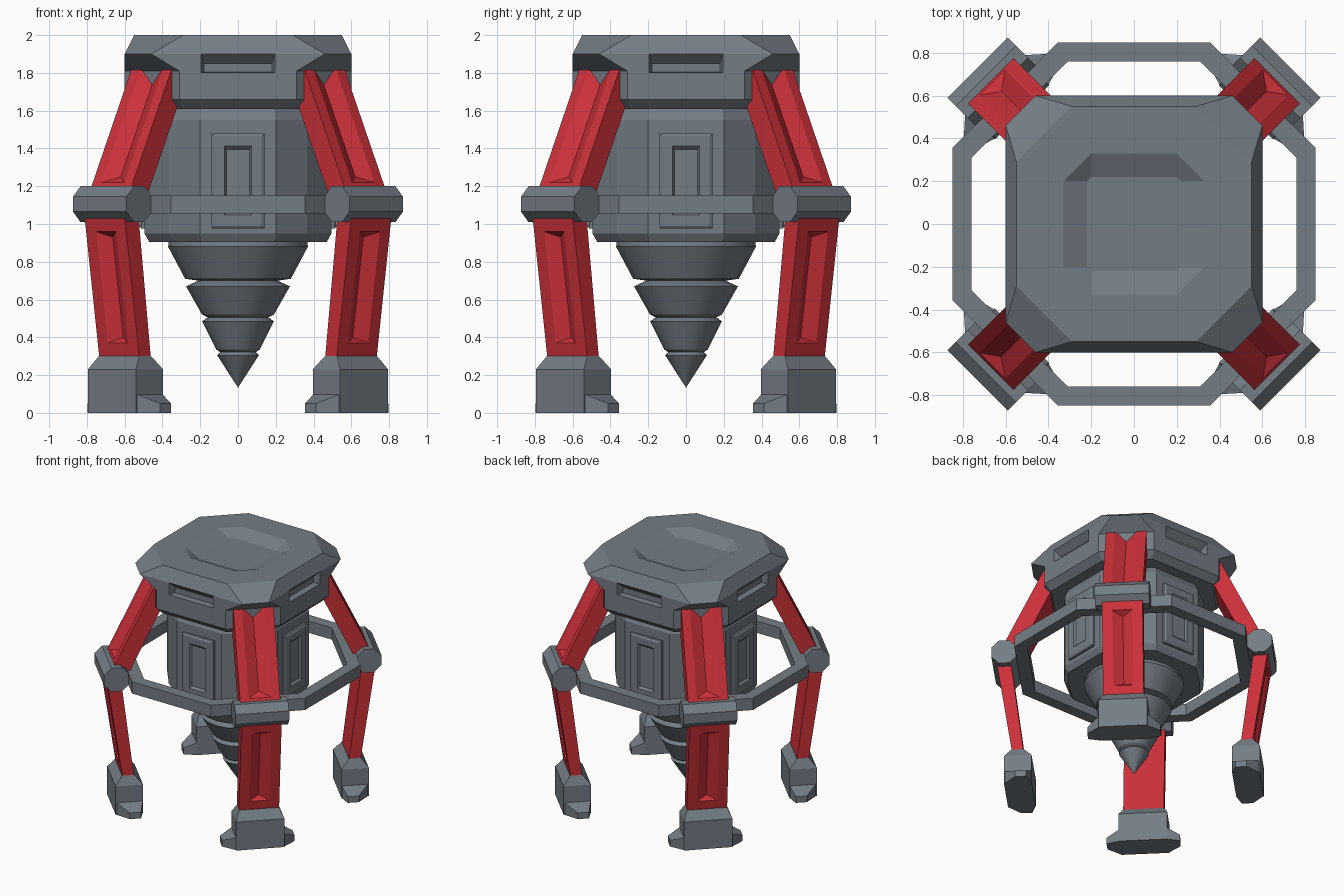
import bpy, bmesh, math
from mathutils import Matrix, Vector

if "Cube" in bpy.data.objects:
    bpy.data.objects.remove(bpy.data.objects["Cube"])


def material(name, rgb):
    m = bpy.data.materials.new(name)
    m.diffuse_color = (*rgb, 1)
    m.use_nodes = True
    m.node_tree.nodes["Principled BSDF"].inputs["Base Color"].default_value = m.diffuse_color
    return m


GREY = material("steel_grey", (0.175, 0.205, 0.235))
RED = material("leg_red", (0.60, 0.030, 0.042))


def finish(name, bm, mat):
    bmesh.ops.recalc_face_normals(bm, faces=bm.faces[:])
    me = bpy.data.meshes.new(name)
    bm.to_mesh(me)
    bm.free()
    me.materials.append(mat)
    ob = bpy.data.objects.new(name, me)
    bpy.context.collection.objects.link(ob)
    return ob


def hull(name, points, mat):
    """Convex solid around the given points."""
    bm = bmesh.new()
    for p in points:
        bm.verts.new(p)
    bmesh.ops.convex_hull(bm, input=bm.verts[:])
    bmesh.ops.dissolve_limit(bm, angle_limit=0.01, verts=bm.verts[:], edges=bm.edges[:])
    return finish(name, bm, mat)


def loft(name, rings, mat, closed=False):
    """Skin a stack of equal-length rings, capped unless closed into a loop."""
    bm = bmesh.new()
    vs = [[bm.verts.new(p) for p in r] for r in rings]
    n = len(vs[0])
    pairs = list(zip(vs, vs[1:])) + ([(vs[-1], vs[0])] if closed else [])
    for a, b in pairs:
        for i in range(n):
            j = (i + 1) % n
            bm.faces.new((a[i], a[j], b[j], b[i]))
    if not closed:
        bm.faces.new(vs[0][::-1])
        bm.faces.new(vs[-1])
    return finish(name, bm, mat)


def octagon(r, h, z, m=None):
    """Square of half size r with cut corners; h is half the flat side, m an extra corner point."""
    pts = []
    for k in range(4):
        quarter = [(r, -h), (r, h)] + ([(m, m)] if m else [])
        for x, y in quarter:
            v = Matrix.Rotation(k * math.pi / 2, 3, 'Z') @ Vector((x, y, z))
            pts.append(v)
    return pts


def carve(ob, cutter):
    mod = ob.modifiers.new("cut", 'BOOLEAN')
    mod.operation = 'DIFFERENCE'
    mod.solver = 'EXACT'
    mod.object = cutter
    bpy.context.view_layer.update()
    dg = bpy.context.evaluated_depsgraph_get()
    me = bpy.data.meshes.new_from_object(ob.evaluated_get(dg))
    ob.modifiers.clear()
    ob.data = me
    bpy.data.objects.remove(cutter)


def spread(ob, start):
    """Place four copies around the vertical axis."""
    base = ob.name
    for k in range(4):
        o = ob if k == 0 else ob.copy()
        if k:
            bpy.context.collection.objects.link(o)
        o.name = f"{base}_{k + 1}"
        o.rotation_euler.z = start + k * math.pi / 2


# top housing with shallow dish and four side slots
cap = loft("top_housing", [octagon(*a) for a in (
    (0.55, 0.29, 1.61), (0.6, 0.31, 1.66), (0.6, 0.31, 1.81), (0.6, 0.46, 1.9),
    (0.55, 0.29, 2.0), (0.33, 0.20, 2.0), (0.22, 0.20, 1.95))], GREY)
for k in range(4):
    R = Matrix.Rotation(k * math.pi / 2, 3, 'Z')
    pts = [(0.61, y, z) for y in (-0.2, 0.2) for z in (1.80, 1.91)]
    pts += [(0.55, y, z) for y in (-0.18, 0.18) for z in (1.805, 1.85)]
    carve(cap, hull("slot_cutter", [R @ Vector(p) for p in pts], GREY))

# main body
loft("body", [octagon(*a) for a in (
    (0.47, 0.19, 0.905, 0.34), (0.495, 0.2, 0.95, 0.365),
    (0.495, 0.2, 1.55, 0.365), (0.46, 0.19, 1.62, 0.335))], GREY)

# access doors, raised with a recessed middle
door = hull("door", [(x, s * w, z) for x, w, e in ((0.48, 0.14, 0), (0.512, 0.14, 0), (0.522, 0.125, 0.015))
                     for s in (-1, 1) for z in (0.975 + e, 1.48 - e)], GREY)
carve(door, hull("door_cutter", [(x, s * w, z) for x, w, e in ((0.53, 0.075, 0), (0.505, 0.06, 0.025))
                                 for s in (-1, 1) for z in (1.04 + e, 1.42 - e)], GREY))
spread(door, 0)

# stabiliser ring
loft("ring", [octagon(*a) for a in (
    (0.85, 0.355, 1.055), (0.85, 0.355, 1.15), (0.76, 0.31, 1.15), (0.76, 0.31, 1.055))],
    GREY, closed=True)

# stepped drill, turned from a profile
profile = [(0.365, 0.92), (0.37, 0.88), (0.28, 0.71), (0.21, 0.70), (0.275, 0.67), (0.19, 0.52),
           (0.16, 0.505), (0.19, 0.485), (0.115, 0.335), (0.095, 0.322), (0.11, 0.305), (0.001, 0.135)]
N = 20
drill = loft("drill", [[(r * math.cos(2 * math.pi * i / N), r * math.sin(2 * math.pi * i / N), z)
                        for i in range(N)] for r, z in profile], GREY)
bpy.context.view_layer.objects.active = drill
drill.select_set(True)
bpy.ops.object.shade_smooth_by_angle(angle=math.radians(25))
drill.select_set(False)


# legs are built along +x, then turned onto the diagonals
def leg(name, top, bottom, g_top, g_bottom, g_width):
    """top and bottom are (outer, inner, z); a V groove runs down the outer face."""
    ob = hull(name, [(x, y, z) for o, i, z in (top, bottom) for x in (o, i) for y in (-0.15, 0.15)], RED)

    def outer(z):
        t = (z - bottom[2]) / (top[2] - bottom[2])
        return bottom[0] + t * (top[0] - bottom[0])
    pts = []
    for z, inset in ((g_top, -0.03), (g_bottom, 0.03)):
        for y in (-g_width, g_width):
            pts += [(outer(z), y, z), (outer(z) + 0.03, y, z)]
        pts.append((outer(z + inset) - 0.045, 0, z + inset))
    carve(ob, hull("groove_cutter", pts, RED))
    spread(ob, math.pi / 4)


leg("upper_leg", (0.65, 0.51, 1.815), (0.985, 0.845, 1.12), 1.90, 1.22, 0.085)
leg("lower_leg", (1.005, 0.90, 1.08), (0.885, 0.80, 0.27), 0.96, 0.37, 0.075)

# knee joints
R8 = 0.095 / math.cos(math.pi / 8)
ang = [math.pi / 8 + i * math.pi / 4 for i in range(8)]
knee = hull("knee", [(0.94 + R8 * math.cos(a), y, 1.105 + R8 * math.sin(a))
                     for a in ang for y in (-0.2, 0.2)], GREY)
spread(knee, math.pi / 4)

# feet: tapered block plus low toes on both sides
foot = hull("foot", [(x, s * w, z) for z, w, a, b in ((0, 0.18, 0.74, 0.944), (0.23, 0.18, 0.74, 0.944),
                                                      (0.30, 0.15, 0.80, 0.892))
                     for x in (a, b) for s in (-1, 1)], GREY)
spread(foot, math.pi / 4)
toe = hull("toes", [(x, s * w, z) for w, a, b, h in ((0.175, 0.742, 0.94, 0.10), (0.27, 0.772, 0.855, 0.05))
                    for x in (a, b) for s in (-1, 1) for z in (0, h)], GREY)
spread(toe, math.pi / 4)
